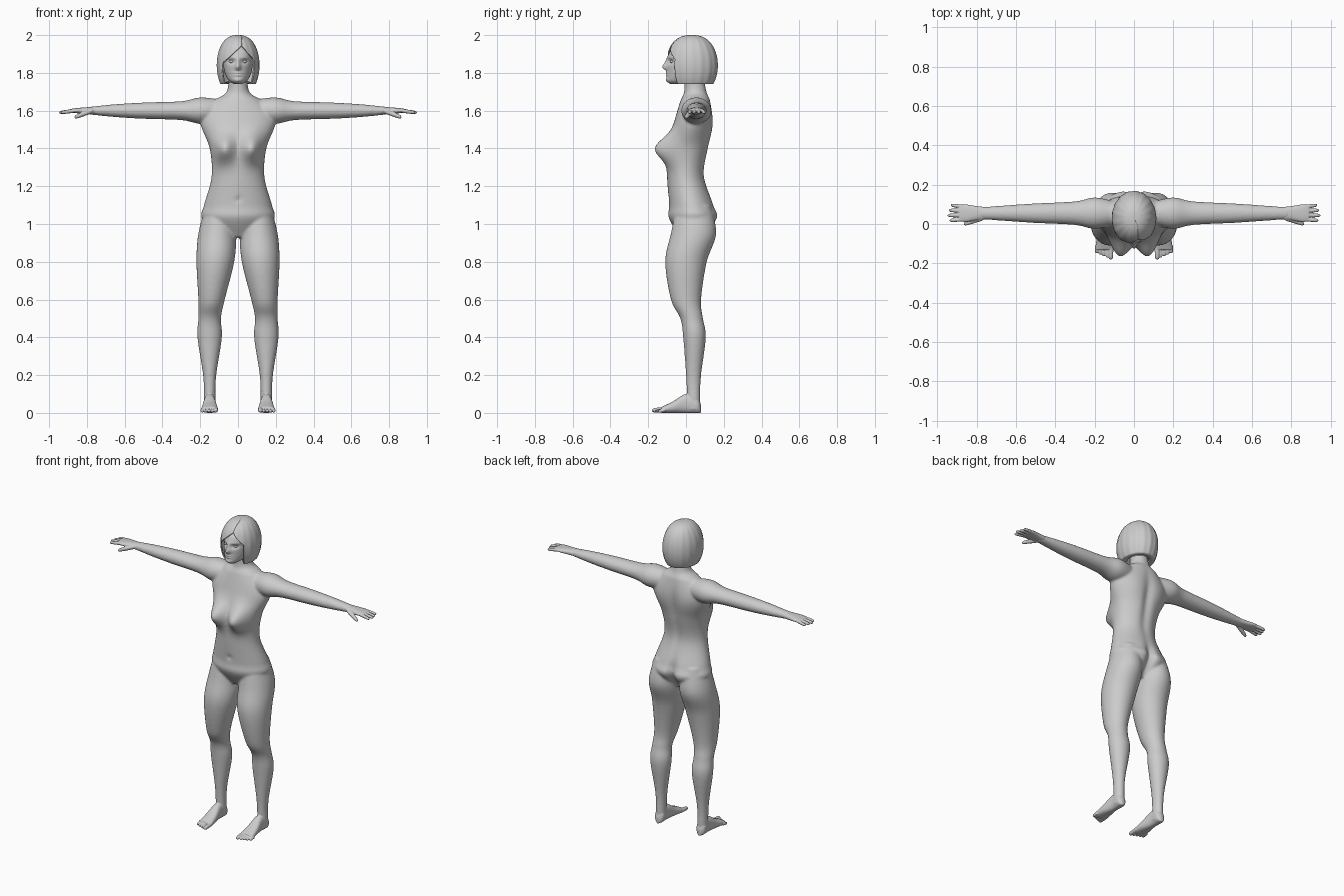
import bpy, bmesh, math
from mathutils import Vector

if "Cube" in bpy.data.objects:
    bpy.data.objects.remove(bpy.data.objects["Cube"])

grey = bpy.data.materials.new("plain_grey")
grey.use_nodes = True
grey.diffuse_color = (0.6, 0.6, 0.6, 1)
grey.node_tree.nodes["Principled BSDF"].inputs["Base Color"].default_value = grey.diffuse_color


def spline(keys, steps):
    """Catmull-Rom curve through tuples of numbers."""
    points = []
    padded = [keys[0], *keys, keys[-1]]
    for before, start, end, after in zip(padded, padded[1:], padded[2:], padded[3:]):
        for step in range(steps):
            t = step / steps
            points.append([
                b + t / 2 * (c - a + t * (2 * a - 5 * b + 4 * c - d + t * (3 * (b - c) + d - a)))
                for a, b, c, d in zip(before, start, end, after)])
    return points + [list(keys[-1])]


def loft(bm, axis, keys, mirror=False, segments=32, steps=6, power=1):
    """Closed tube of ellipses; a key is (position, centre a, radius a, centre b, radius b)."""
    for side in ((1, -1) if mirror else (1,)):
        rings = []
        for position, a, radius_a, b, radius_b in spline(keys, steps):
            ring = []
            for k in range(segments):
                angle = k * math.tau / segments
                c, s = (math.copysign(abs(v) ** power, v) for v in (math.cos(angle), math.sin(angle)))
                point = [a + c * radius_a, b + s * radius_b]
                point.insert("xyz".index(axis), position)
                point[0] *= side
                ring.append(bm.verts.new(point))
            rings.append(ring)
        for lower, upper in zip(rings, rings[1:]):
            for k in range(segments):
                bm.faces.new((lower[k - 1], lower[k], upper[k], upper[k - 1]))
        bm.faces.new(rings[0])
        bm.faces.new(rings[-1])


def digit(bm, axis, start, end, radius):
    """Rounded finger or toe on both sides; start and end are (position, a, b)."""
    keys = []
    for fraction, scale in ((0, 1), (0.5, 1), (0.8, 0.9), (0.95, 0.7), (1, 0.2)):
        position, a, b = Vector(start).lerp(Vector(end), fraction)
        keys.append((position, a, scale * radius, b, scale * radius))
    loft(bm, axis, keys, mirror=True, segments=14, steps=3)


def sculpt(bm, side, base, bumps):
    """Soft mirrored bumps (x, height over base, width, height, amount) on the front (-1) or back (1)."""
    for vert in bm.verts:
        x, y, z = vert.co
        weight = side * min(max(side * (y - 0.02) / 0.05, 0), 1)
        for bump_x, bump_z, width, height, amount in bumps:
            across = (abs(x) - bump_x) / width
            up = (z - base - bump_z) / height
            vert.co.y += weight * amount * math.exp(-(across ** 2 + up ** 2) / 2)


def finish(name, bm, voxel=0, iterations=0, thickness=0):
    """Turn the bmesh into a smooth grey object, fused and softened where asked."""
    bmesh.ops.recalc_face_normals(bm, faces=bm.faces)
    for face in bm.faces:
        face.smooth = True
    mesh = bpy.data.meshes.new(name)
    bm.to_mesh(mesh)
    bm.free()
    mesh.materials.append(grey)
    obj = bpy.data.objects.new(name, mesh)
    bpy.context.collection.objects.link(obj)
    if voxel:
        fuse = obj.modifiers.new("Fuse", 'REMESH')
        fuse.mode, fuse.voxel_size, fuse.use_smooth_shade = 'VOXEL', voxel, True
        soften = obj.modifiers.new("Soften", 'SMOOTH')
        soften.factor, soften.iterations = 0.5, iterations
    if thickness:
        shell = obj.modifiers.new("Thickness", 'SOLIDIFY')
        shell.thickness, shell.offset = thickness, -1


# Torso and neck: height, half width, centre depth, half depth
body = bmesh.new()
torso = [(0.93, 0.1, 0.03, 0.06), (1.03, 0.19, 0.04, 0.13), (1.1, 0.18, 0.03, 0.12),
         (1.25, 0.14, 0, 0.1), (1.4, 0.15, 0.01, 0.11), (1.55, 0.2, 0.04, 0.1),
         (1.65, 0.13, 0.05, 0.08), (1.7, 0.06, 0.05, 0.06), (1.8, 0.05, 0.04, 0.05)]
loft(body, 'z', [(z, 0, width, y, depth) for z, width, y, depth in torso], segments=64, steps=10)
# Chest and navel, then cleft, spine and shoulder blades
sculpt(body, -1, 1, [(0.075, 0.4, 0.04, 0.05, 0.08), (0, 0.13, 0.01, 0.01, -0.01)])
sculpt(body, 1, 1, [(0, 0.02, 0.02, 0.06, -0.04), (0, 0.4, 0.02, 0.14, -0.015),
                    (0.09, 0.5, 0.05, 0.06, 0.01)])

# Legs: height, centre and half width, centre and half depth
loft(body, 'z', [
    (1.1, 0.1, 0.07, 0.04, 0.09), (0.95, 0.11, 0.1, 0.04, 0.12), (0.8, 0.12, 0.1, 0, 0.11),
    (0.6, 0.14, 0.07, 0, 0.08), (0.5, 0.15, 0.06, 0.03, 0.06), (0.4, 0.15, 0.065, 0.045, 0.06),
    (0.2, 0.15, 0.035, 0.04, 0.04), (0.08, 0.15, 0.03, 0.04, 0.035)], mirror=True)

# Arms and hands lie along one line: distance out, half depth, half height
ARM_Y, ARM_Z = 0.055, 1.6


def limb(bm, keys, power=1):
    loft(bm, 'x', [(x, ARM_Y, depth, ARM_Z, height) for x, depth, height in keys],
         mirror=True, power=power)


limb(body, [(0.1, 0.06, 0.06), (0.2, 0.08, 0.07), (0.3, 0.06, 0.05), (0.5, 0.05, 0.043),
            (0.65, 0.04, 0.034), (0.79, 0.03, 0.02)])
finish("body", body, voxel=0.0065, iterations=10)

# Palms, four spread fingers and the thumb
hands = bmesh.new()
limb(hands, [(0.74, 0.03, 0.02), (0.8, 0.036, 0.018), (0.86, 0.045, 0.013), (0.89, 0.035, 0.008)],
     power=0.85)
for i in range(4):
    reach = 0.95 - 0.01 * abs(i - 1.2)
    digit(hands, 'x', (0.86, 0.024 + 0.021 * i, ARM_Z), (reach, 0.018 + 0.026 * i, 1.59), 0.01)
digit(hands, 'x', (0.77, 0.03, ARM_Z), (0.865, 0, 1.565), 0.013)
finish("hands", hands, voxel=0.003, iterations=4)

# Feet with ankles and toes
feet = bmesh.new()
FOOT_X = 0.15
sole = [(0.08, 0.01, 0.02), (0.06, 0.03, 0.04), (0, 0.03, 0.05), (-0.07, 0.04, 0.03), (-0.13, 0.046, 0.016)]
loft(feet, 'y', [(y, FOOT_X, width, height, height) for y, width, height in sole],
     mirror=True, power=0.85)
loft(feet, 'z', [(z, FOOT_X, 0.03, 0.04, 0.035) for z in (0.02, 0.12)], mirror=True)
for i in range(5):
    x, radius = 0.118 + 0.018 * i, 0.009 if i else 0.013
    digit(feet, 'y', (-0.11, x, radius + 0.005), (0.008 * i - 0.18, x, radius), radius)
finish("feet", feet, voxel=0.003, iterations=4)

# Head: height, half width, centre depth, half depth
head = bmesh.new()
skull = [(1.74, 0.02, -0.05, 0.03), (1.76, 0.05, -0.02, 0.08), (1.8, 0.07, 0, 0.1),
         (1.86, 0.08, 0.02, 0.12), (1.92, 0.08, 0.02, 0.1), (1.97, 0.02, 0.02, 0.04)]
loft(head, 'z', [(z, 0, width, y, depth) for z, width, y, depth in skull], segments=128, steps=18)
# Sockets, brows, nose tip, nose bridge, upper lip, lower lip and chin
EYE_X, EYE_Z = 0.034, 1.86
sculpt(head, -1, EYE_Z, [
    (EYE_X, 0, 0.015, 0.01, -0.013), (EYE_X, 0.02, 0.02, 0.007, 0.003),
    (0, -0.03, 0.01, 0.012, 0.02), (0, -0.005, 0.008, 0.018, 0.01),
    (0, -0.06, 0.017, 0.004, 0.006), (0, -0.073, 0.015, 0.004, 0.006), (0, -0.1, 0.018, 0.01, 0.006)])
finish("head", head)

# Eyes
eyes = bmesh.new()
for side in (1, -1):
    ball = bmesh.ops.create_uvsphere(eyes, u_segments=20, v_segments=12, radius=0.013)["verts"]
    bmesh.ops.scale(eyes, vec=(1, 1, 0.6), verts=ball)
    bmesh.ops.translate(eyes, vec=(EYE_X * side, -0.072, EYE_Z), verts=ball)
finish("eyes", eyes)

# Bobbed hair: an ellipsoid shell, open at the face below a swept parting, tucked in underneath
hair = bmesh.new()
ROWS, COLUMNS = 48, 120
LOWEST = math.asin(-0.1 / 0.16)
previous = None
for i in range(-1, ROWS):
    angle = LOWEST + (math.pi / 2 - LOWEST) * abs(i) / ROWS
    z = 1.84 + 0.16 * math.sin(angle)
    scale = math.cos(angle) ** 0.8 * (0.6 if i < 0 else 1)
    width, depth = 0.113 * scale, 0.138 * scale
    drop = max(0, 1.945 - z)
    parting, limit = min(0.02, width / 2), 0.76 * width
    left = min(parting + 0.9 * drop, limit)
    right = max(parting - 1.1 * drop, -limit)
    start, stop = math.asin(left / width), math.tau + math.asin(right / width)
    row = []
    for k in range(COLUMNS + 1):
        turn = start + (stop - start) * k / COLUMNS
        strand = 1 + 0.008 * math.sin(17 * turn)
        row.append(hair.verts.new((width * strand * math.sin(turn),
                                   0.03 - depth * strand * math.cos(turn), z)))
    if previous:
        for k in range(COLUMNS):
            hair.faces.new((previous[k], previous[k + 1], row[k + 1], row[k]))
    previous = row
hair.faces.new(previous)
finish("hair", hair, thickness=0.008)
